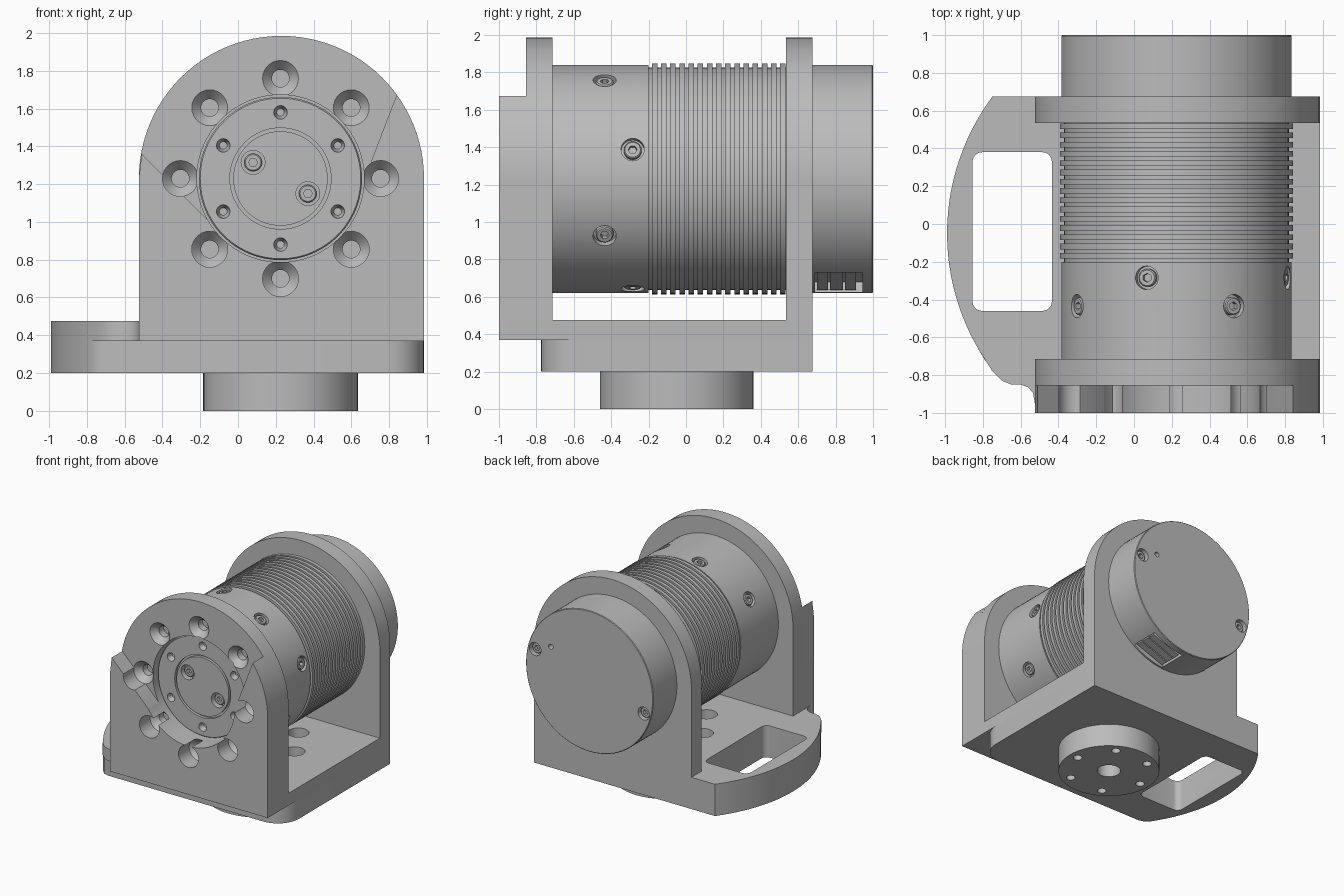
import bpy, bmesh
from math import sin, cos, pi, radians, sqrt
from mathutils import Matrix, Vector

if "Cube" in bpy.data.objects:
    bpy.data.objects.remove(bpy.data.objects["Cube"])

grey = bpy.data.materials.new("machined_grey")
grey.use_nodes = True
grey.diffuse_color = (0.5, 0.5, 0.5, 1)
grey.node_tree.nodes["Principled BSDF"].inputs["Base Color"].default_value = (0.5, 0.5, 0.5, 1)

CX, CZ, PY = 0.225, 1.23, -0.05           # motor axis x, z and turntable centre y
AXIS = Matrix.Translation((CX, 0, CZ)) @ Matrix.Rotation(-pi / 2, 4, 'X')   # local z -> +y
PAN = Matrix.Translation((CX, PY, 0))


def make(name, bm):
    bmesh.ops.recalc_face_normals(bm, faces=bm.faces[:])
    me = bpy.data.meshes.new(name)
    bm.to_mesh(me)
    bm.free()
    me.materials.append(grey)
    ob = bpy.data.objects.new(name, me)
    bpy.context.collection.objects.link(ob)
    return ob


def lathe(name, profile, mat=Matrix(), seg=72):
    """Revolve (radius, height) points about local z, with capped ends."""
    bm = bmesh.new()
    rings = [[bm.verts.new(mat @ Vector((r * cos(2 * pi * i / seg), r * sin(2 * pi * i / seg), t)))
              for i in range(seg)] for r, t in profile]
    for a, b in zip(rings, rings[1:]):
        for i in range(seg):
            j = (i + 1) % seg
            bm.faces.new((a[i], a[j], b[j], b[i]))
    bm.faces.new(rings[0])
    bm.faces.new(rings[-1])
    return make(name, bm)


def prism(name, pts, lo, hi, along='z', mat=Matrix()):
    """Extrude a closed outline along z (x, y points) or along y (x, z points)."""
    bm = bmesh.new()
    at = (lambda p, t: Vector((p[0], p[1], t))) if along == 'z' else (lambda p, t: Vector((p[0], t, p[1])))
    a = [bm.verts.new(mat @ at(p, lo)) for p in pts]
    b = [bm.verts.new(mat @ at(p, hi)) for p in pts]
    bm.faces.new(a)
    bm.faces.new(b)
    for i in range(len(pts)):
        j = (i + 1) % len(pts)
        bm.faces.new((a[i], a[j], b[j], b[i]))
    return make(name, bm)


def arc(cx, cy, r, a0, a1, n):
    return [(cx + r * cos(radians(a0 + (a1 - a0) * i / n)),
             cy + r * sin(radians(a0 + (a1 - a0) * i / n))) for i in range(n + 1)]


def cut(targets, cutters):
    for ob in targets:
        for c in cutters:
            m = ob.modifiers.new("cut", 'BOOLEAN')
            m.object, m.operation, m.solver = c, 'DIFFERENCE', 'EXACT'
            bpy.context.view_layer.objects.active = ob
            bpy.ops.object.modifier_apply(modifier=m.name)
    for c in cutters:
        bpy.data.objects.remove(c)


def drill(mat, x, y, *profile, seg=28):
    return lathe("cutter", profile, mat @ Matrix.Translation((x, y, 0)), seg)


def ring(r, n, start=0):
    return [(r * cos(radians(start) + 2 * pi * i / n), r * sin(radians(start) + 2 * pi * i / n))
            for i in range(n)]


# Socket screw shared by every fastener: head top at local z = 0
screw_head = lathe("screw_head", [(0.047, -0.06), (0.047, -0.006), (0.041, 0)], seg=28)
cut([screw_head], [lathe("cutter", [(0.024, -0.03), (0.024, 0.05)], seg=6)])


def screw(mat):
    ob = bpy.data.objects.new("screw_head", screw_head.data)
    ob.matrix_world = mat
    bpy.context.collection.objects.link(ob)


# Base: lower and upper slab with the curved handle side
side = [(CX - sqrt(1.215 ** 2 - (y - PY) ** 2), y) for y in [0.675 - 1.335 * i / 24 for i in range(25)]]
lower = side + [(-0.79, -0.72), (-0.75, -0.76), (-0.70, -0.775)]
lower += arc(0.785, -0.575, 0.2, -90, 0, 10) + [(0.985, 0.675)]
upper = side + [(-0.75, -0.78), (-0.70, -0.83), (-0.65, -0.85), (-0.60, -0.85), (-0.56, -0.865),
                (-0.535, -0.895), (-0.525, -0.95), (0.985, -0.95), (0.985, 0.675)]
base_lower = prism("base_lower_slab", lower, 0.2, 0.37)
base_upper = prism("base_upper_slab", upper, 0.37, 0.475)
window = []
for wx, wy, a in [(-0.485, 0.33, 0), (-0.805, 0.33, 90), (-0.805, -0.41, 180), (-0.485, -0.41, 270)]:
    window += arc(wx, wy, 0.05, a, a + 90, 6)
cut([base_lower, base_upper], [prism("cutter", window, 0.1, 0.6)] +
    [drill(PAN, x, y, (0.05, 0.25), (0.05, 0.33), (0.085, 0.33), (0.085, 0.6)) for x, y in ring(0.35, 6)])

# Turntable boss under the base
boss = lathe("turntable_boss", [(0.41, 0), (0.41, 0.21)], PAN)
cut([boss], [drill(PAN, x, y, (0.036, -0.05), (0.036, 0.12)) for x, y in ring(0.33, 6)] +
    [drill(PAN, 0, 0, (0.095, -0.05), (0.095, 0.17))])

# Two arched uprights and the stepped pad on the front one
arch = arc(CX + 0.005, CZ, 0.755, 0, 180, 48)
front_plate = prism("front_upright", [(-0.525, 0.37), (0.985, 0.37)] + arch, -0.855, -0.715, 'y')
back_plate = prism("back_upright", [(-0.525, 0.2), (0.985, 0.2)] + arch, 0.535, 0.675, 'y')
pad = prism("front_pad", [(-0.525, 0.37), (0.985, 0.37)] + arc(CX + 0.005, CZ, 0.755, 0, 36, 10) +
            [(0.72, 1.36), (0.61, 1.05), (-0.10, 0.95), (-0.51, 1.36), (-0.525, 1.23)], -1.0, -0.855, 'y')
cut([front_plate, pad], [drill(AXIS, 0, 0, (0.443, -1.1), (0.443, -0.6), seg=72)] +
    [drill(AXIS, x, y, (0.095, -1.1), (0.095, -0.855), (0.046, -0.80), (0.046, -0.74))
     for x, y in ring(0.53, 8)])

# Output hub inside the front bore
hub = lathe("output_hub", [(0.25, -0.805), (0.25, -0.78), (0.268, -0.78), (0.268, -0.805),
                           (0.425, -0.805), (0.432, -0.795), (0.432, -0.70)], AXIS)
hub_screws = [(-0.145, -0.085), (0.145, 0.08)]
cut([hub], [drill(AXIS, x, y, (0.036, -0.9), (0.036, -0.80), (0.02, -0.76)) for x, y in ring(0.35, 6, 30)] +
    [drill(AXIS, x, y, (0.063, -0.9), (0.063, -0.75)) for x, y in hub_screws])
for x, y in hub_screws:
    screw(AXIS @ Matrix.Translation((x, y, -0.785)) @ Matrix.Rotation(pi, 4, 'X'))

# Motor housing with radial screws in two staggered rows
housing = lathe("motor_housing", [(0.61, -0.718), (0.61, -0.2)], AXIS, 96)
holes = []
for k in range(4):
    for deg, y in ((15 + 90 * k, -0.285), (60 + 90 * k, -0.435)):
        d = Vector((cos(radians(deg)), 0, sin(radians(deg))))
        m = Matrix.Translation((CX, y, CZ)) @ d.to_track_quat('Z', 'Y').to_matrix().to_4x4()
        holes.append(drill(m, 0, 0, (0.062, 0.57), (0.062, 0.7)))
        screw(m @ Matrix.Translation((0, 0, 0.603)))
cut([housing], holes)

# Cooling fins
fins, pitch = [(0.595, -0.21)], 0.735 / 15
for i in range(15):
    y = -0.2 + pitch * (i + 0.35)
    fins += [(0.595, y), (0.617, y), (0.617, y + pitch * 0.6), (0.595, y + pitch * 0.6)]
lathe("cooling_fins", fins + [(0.595, 0.56)], AXIS, 96)

# Rear cap with screws, a pin hole and a connector pocket
cap = lathe("rear_cap", [(0.61, 0.55), (0.61, 0.995), (0.605, 1.0)], AXIS, 96)
cap_screws = [(0.52, -0.14), (-0.52, 0.14)]
pocket = Matrix.Translation((CX, 0, CZ)) @ Matrix.Rotation(radians(20), 4, 'Y')
box = lambda x0, x1, z0, z1: [(x0, z0), (x1, z0), (x1, z1), (x0, z1)]
cut([cap], [drill(AXIS, x, y, (0.056, 0.94), (0.056, 1.1)) for x, y in cap_screws] +
    [drill(AXIS, 0.37, -0.2, (0.022, 0.95), (0.022, 1.1)),
     prism("cutter", box(-0.155, 0.155, -0.7, -0.53), 0.69, 0.945, 'y',
           Matrix.Translation((CX, 0, CZ)) @ Matrix.Rotation(radians(-20), 4, 'Y'))])
for x, y in cap_screws:
    screw(AXIS @ Matrix.Translation((x, y, 0.975)))
for i, (y0, y1) in enumerate([(0.70, 0.76), (0.77, 0.84), (0.85, 0.91)]):
    prism("connector_block", box(-0.14, 0.14, -0.58, -0.52), y0, y1, 'y',
          Matrix.Translation((CX, 0, CZ)) @ Matrix.Rotation(radians(-20), 4, 'Y'))

# The template screw becomes one hidden inside the rear cap
bpy.data.objects.remove(screw_head)

# Smooth curved walls, keep hard edges
bpy.ops.object.select_all(action='DESELECT')
for ob in bpy.context.collection.objects:
    if ob.type == 'MESH':
        ob.select_set(True)
        bpy.context.view_layer.objects.active = ob
bpy.ops.object.shade_smooth_by_angle(angle=radians(30))
